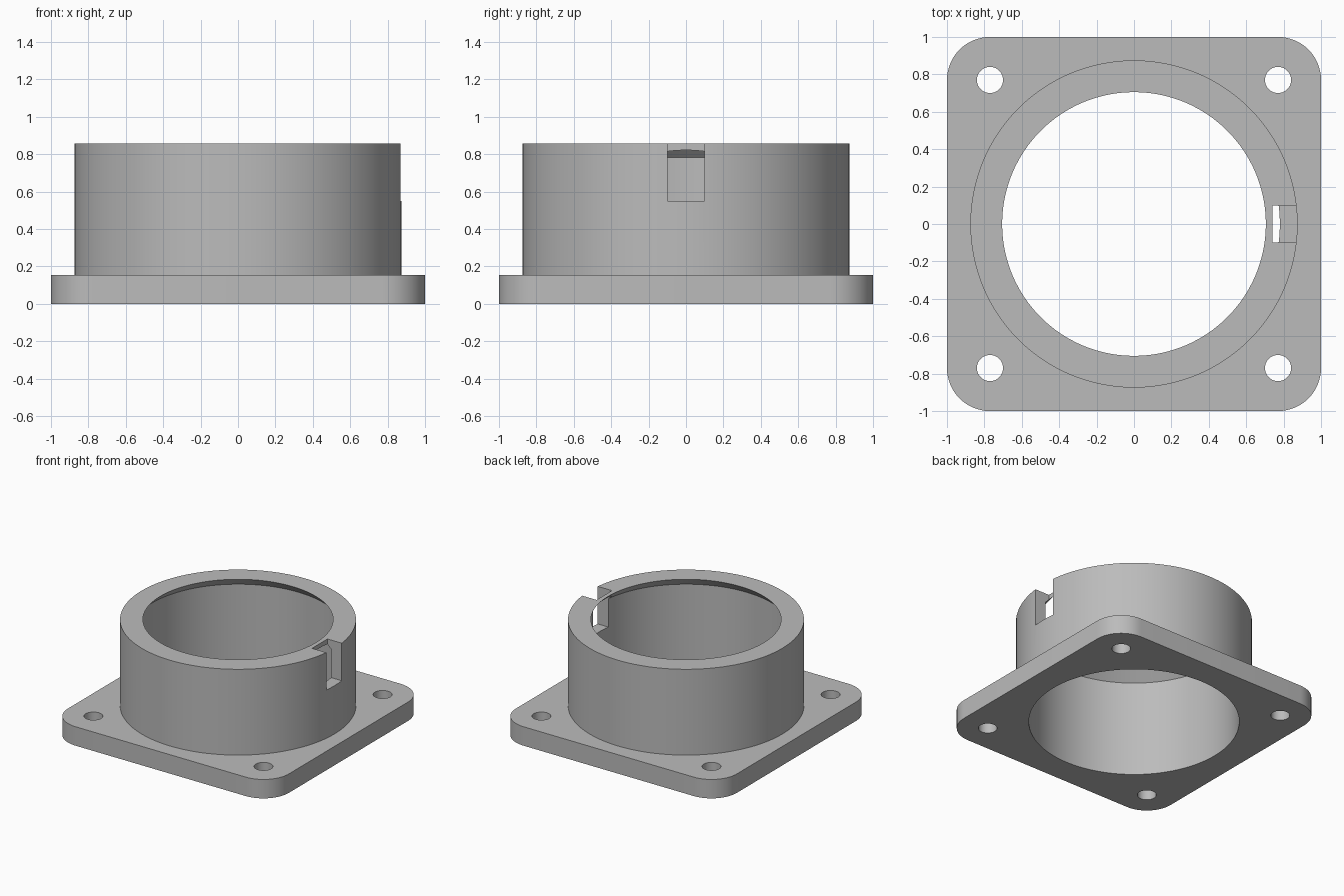
import bpy, bmesh, math

if "Cube" in bpy.data.objects:
    bpy.data.objects.remove(bpy.data.objects["Cube"])

HEIGHT, PLATE_H = 0.857, 0.155
OUTER_R, BORE_R, LIP_R = 0.875, 0.78, 0.705
CORNER, HOLE_R = 0.77, 0.07

grey = bpy.data.materials.new("plain grey")
grey.diffuse_color = (0.5, 0.5, 0.5, 1)
grey.use_nodes = True
grey.node_tree.nodes["Principled BSDF"].inputs["Base Color"].default_value = grey.diffuse_color


def circle(r, n, cx=0, cy=0):
    return [(cx + r * math.cos(2 * math.pi * i / n),
             cy + r * math.sin(2 * math.pi * i / n)) for i in range(n)]


def loft(name, layers):
    """Solid through stacked outlines: layers = [(z, points), ...]"""
    bm = bmesh.new()
    rings = [[bm.verts.new((x, y, z)) for x, y in pts] for z, pts in layers]
    n = len(rings[0])
    for a, b in zip(rings, rings[1:]):
        for i in range(n):
            j = (i + 1) % n
            bm.faces.new((a[i], a[j], b[j], b[i]))
    bm.faces.new(rings[0][::-1])
    bm.faces.new(rings[-1])
    mesh = bpy.data.meshes.new(name)
    bm.to_mesh(mesh)
    bm.free()
    mesh.materials.append(grey)
    ob = bpy.data.objects.new(name, mesh)
    bpy.context.collection.objects.link(ob)
    return ob


def combine(target, tool, operation):
    """Apply a boolean and discard the tool"""
    mod = target.modifiers.new(operation.lower(), 'BOOLEAN')
    mod.operation, mod.solver, mod.object = operation, 'EXACT', tool
    bpy.context.view_layer.objects.active = target
    bpy.ops.object.modifier_apply(modifier=mod.name)
    bpy.data.objects.remove(tool)


# square mounting plate with rounded corners
outline = []
for k, (sx, sy) in enumerate([(1, 1), (-1, 1), (-1, -1), (1, -1)]):
    for i in range(17):
        a = math.pi / 2 * (k + i / 16)
        outline.append((sx * CORNER + 0.23 * math.cos(a),
                        sy * CORNER + 0.23 * math.sin(a)))
flange = loft("flanged_collar", [(0, outline), (PLATE_H, outline)])

# round collar rising from the plate
wall = circle(OUTER_R, 128)
combine(flange, loft("collar", [(0.05, wall), (HEIGHT, wall)]), 'UNION')

# straight bore, tapering at 45 degrees to a thin lip at the rim
cone_z = HEIGHT - (BORE_R - LIP_R)
combine(flange, loft("bore_cutter", [
    (-0.1, circle(BORE_R, 128)),
    (cone_z, circle(BORE_R, 128)),
    (HEIGHT + 0.1, circle(LIP_R - 0.1, 128))]), 'DIFFERENCE')

# bolt holes in the four corners
for sx in (-1, 1):
    for sy in (-1, 1):
        pts = circle(HOLE_R, 40, sx * CORNER, sy * CORNER)
        combine(flange, loft("hole_cutter", [(-0.1, pts), (0.3, pts)]), 'DIFFERENCE')

# key slot on the right side of the collar
slot = [(0.74, -0.1), (1.0, -0.1), (1.0, 0.1), (0.74, 0.1)]
combine(flange, loft("slot_cutter", [(0.55, slot), (1.0, slot)]), 'DIFFERENCE')

# smooth curves, sharp edges
bpy.ops.object.select_all(action='DESELECT')
flange.select_set(True)
bpy.context.view_layer.objects.active = flange
bpy.ops.object.shade_smooth_by_angle(angle=math.radians(30))
